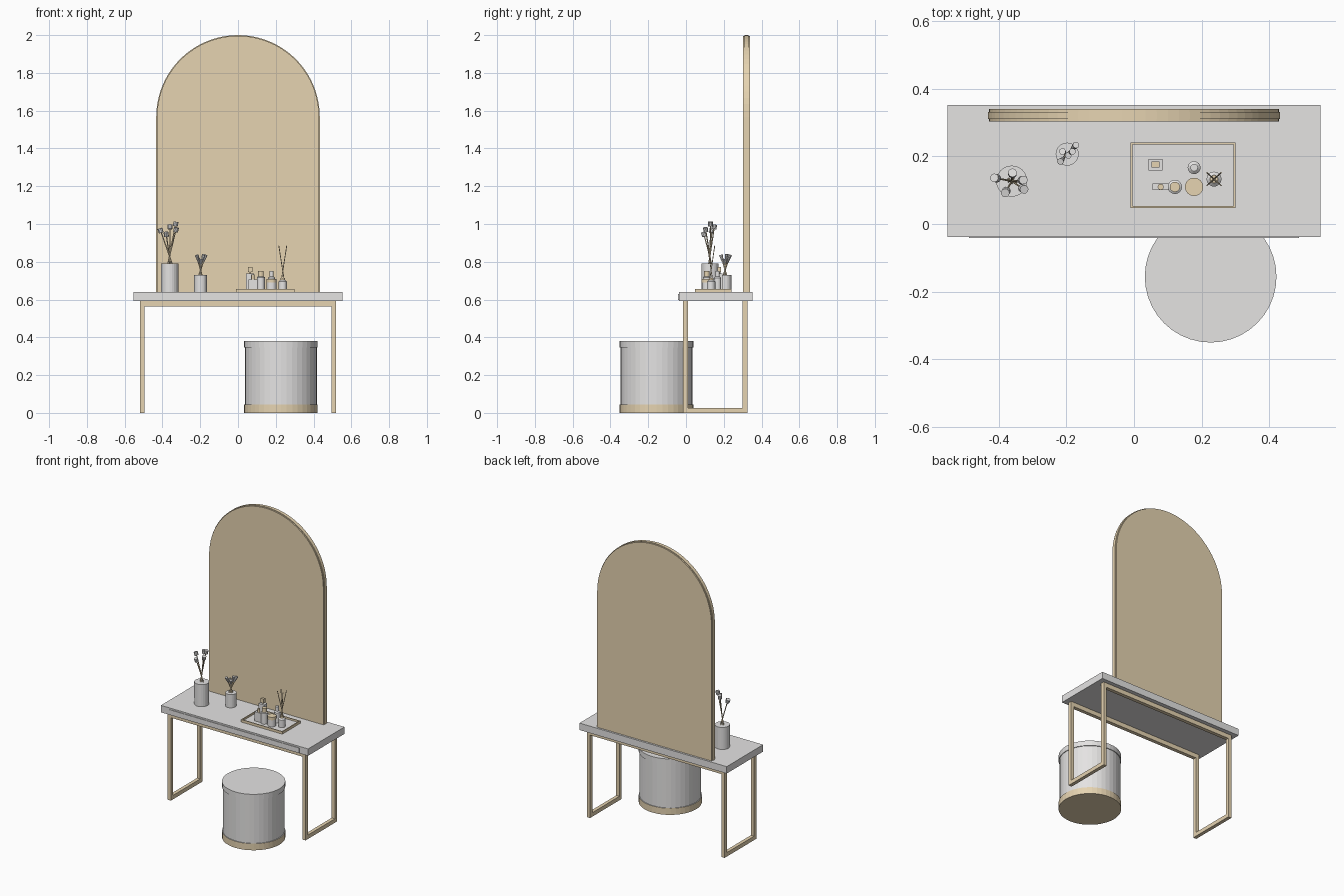
import bpy, bmesh, math
from mathutils import Vector

if "Cube" in bpy.data.objects:
    bpy.data.objects.remove(bpy.data.objects["Cube"])


def material(name, rgb):
    m = bpy.data.materials.new(name)
    m.diffuse_color = (*rgb, 1)
    m.use_nodes = True
    m.node_tree.nodes["Principled BSDF"].inputs["Base Color"].default_value = m.diffuse_color
    return m


GREY = material("pale grey", (0.78, 0.77, 0.765))
TAN = material("brushed brass", (0.79, 0.655, 0.44))


def finish(name, bm, *mats):
    bmesh.ops.recalc_face_normals(bm, faces=bm.faces)
    me = bpy.data.meshes.new(name)
    bm.to_mesh(me)
    bm.free()
    for m in mats:
        me.materials.append(m)
    ob = bpy.data.objects.new(name, me)
    bpy.context.collection.objects.link(ob)
    return ob


def box(name, x, y, z, mat):
    """Box from (min, max) pairs."""
    bm = bmesh.new()
    bmesh.ops.create_cube(bm, size=1)
    for v in bm.verts:
        v.co = [(a + b) / 2 + c * (b - a) for (a, b), c in zip((x, y, z), v.co)]
    return finish(name, bm, mat)


def loft(bm, rings):
    """Skin closed rings of points and cap both ends."""
    loops = [[bm.verts.new(p) for p in r] for r in rings]
    n = len(loops[0])
    for a, b in zip(loops, loops[1:]):
        for i in range(n):
            j = (i + 1) % n
            bm.faces.new((a[i], a[j], b[j], b[i]))
    bm.faces.new(loops[0])
    bm.faces.new(loops[-1])


def lathe(name, x, y, profile, mats, split=None, seg=24):
    """Turned part; faces above (or below) the split height take the second material."""
    bm = bmesh.new()
    loft(bm, [[(x + r * math.cos(2 * math.pi * i / seg),
                y + r * math.sin(2 * math.pi * i / seg), z) for i in range(seg)]
              for r, z in profile])
    if split is not None:
        for f in bm.faces:
            f.material_index = int(f.calc_center_median().z > split)
    return finish(name, bm, *mats)


def rod(name, a, b, r, mat, seg=8, r2=None):
    a, b = Vector(a), Vector(b)
    d = b - a
    bm = bmesh.new()
    bmesh.ops.create_cone(bm, cap_ends=True, segments=seg, radius1=r,
                          radius2=r if r2 is None else r2, depth=d.length)
    q = d.to_track_quat('Z', 'Y')
    for v in bm.verts:
        v.co = q @ v.co + (a + b) / 2
    return finish(name, bm, mat)


# Table top and shallow drawer front
box("table_top", (-0.553, 0.553), (-0.038, 0.353), (0.593, 0.64), GREY)
box("drawer_front", (-0.488, 0.488), (-0.042, -0.038), (0.597, 0.63), GREY)

# Metal frame: two U-shaped leg loops and two long rails
for s, side in ((-1, "left"), (1, "right")):
    x = sorted((s * 0.494, s * 0.518))
    box(side + "_front_leg", x, (-0.015, 0.010), (0, 0.593), TAN)
    box(side + "_back_leg", x, (0.300, 0.325), (0, 0.593), TAN)
    box(side + "_foot_bar", x, (0.010, 0.300), (0, 0.027), TAN)
box("front_rail", (-0.494, 0.494), (-0.015, 0.010), (0.563, 0.593), TAN)
box("back_rail", (-0.494, 0.494), (0.300, 0.325), (0.563, 0.593), TAN)


# Arched mirror with a slightly proud rim band
def arch(r, y, spring=1.567, n=40):
    pts = [(r, y, 0.64)]
    pts += [(r * math.cos(math.pi * i / n), y, spring + r * math.sin(math.pi * i / n))
            for i in range(n + 1)]
    return pts + [(-r, y, 0.64)]


bm = bmesh.new()
loft(bm, [arch(r, y) for r, y in ((0.429, 0.303), (0.429, 0.311), (0.433, 0.311),
                                  (0.433, 0.332), (0.429, 0.332), (0.429, 0.340))])
finish("arched_mirror", bm, TAN)

# Round stool with base ring and seat cap
lathe("stool", 0.227, -0.156,
      [(0.195, 0), (0.195, 0.045), (0.190, 0.045), (0.190, 0.345),
       (0.195, 0.345), (0.195, 0.380)], (TAN, GREY), split=0.03, seg=40)

# Tall vase with budded stems
VX, VY = -0.362, 0.127
lathe("tall_vase", VX, VY, [(0.046, 0.64), (0.046, 0.79)], (GREY,))
for x, y, z in ((-0.410, 0.136, 0.965), (-0.360, 0.150, 0.985), (-0.330, 0.130, 1.00),
                (-0.380, 0.095, 0.945), (-0.328, 0.104, 0.970)):
    base = Vector((VX - (x - VX) * 0.35, VY - (y - VY) * 0.35, 0.78))
    tip = Vector((x, y, z))
    d = (tip - base).normalized()
    rod("flower_stem", base, tip, 0.003, TAN, 6)
    rod("flower_bud", tip - d * 0.012, tip + d * 0.012, 0.013, GREY, 10)

# Small vase with brushes
BX, BY = -0.198, 0.207
lathe("brush_cup", BX, BY, [(0.034, 0.64), (0.034, 0.73)], (GREY,))
for x, y, z in ((-0.172, 0.234, 0.835), (-0.218, 0.185, 0.835),
                (-0.195, 0.203, 0.815), (-0.182, 0.215, 0.84), (-0.212, 0.215, 0.82)):
    base = Vector((BX - (x - BX) * 0.4, BY - (y - BY) * 0.4, 0.725))
    tip = Vector((x, y, z))
    neck = base.lerp(tip, 0.68)
    rod("brush_handle", base, neck, 0.0035, TAN, 6)
    rod("brush_head", neck, tip, 0.005, GREY, 8, 0.010)

# Tray: pale floor inside a thin metal rim
X0, X1, Y0, Y1, W = -0.01, 0.30, 0.047, 0.241, 0.006
box("tray_floor", (X0 + W, X1 - W), (Y0 + W, Y1 - W), (0.64, 0.645), GREY)
for nm, y in (("front", (Y0, Y0 + W)), ("back", (Y1 - W, Y1))):
    box("tray_rim_" + nm, (X0, X1), y, (0.64, 0.657), TAN)
for nm, x in (("left", (X0, X0 + W)), ("right", (X1 - W, X1))):
    box("tray_rim_" + nm, x, (Y0 + W, Y1 - W), (0.64, 0.657), TAN)

# Square perfume bottle
box("square_bottle", (0.043, 0.085), (0.159, 0.192), (0.645, 0.738), GREY)
lathe("square_bottle_neck", 0.064, 0.176, [(0.006, 0.738), (0.006, 0.745)], (TAN,), seg=12)
box("square_bottle_cap", (0.052, 0.076), (0.167, 0.185), (0.745, 0.772), TAN)

# Flat bottle with round cap
box("flat_bottle", (0.055, 0.103), (0.100, 0.120), (0.645, 0.707), GREY)
lathe("flat_bottle_cap", 0.079, 0.110, [(0.009, 0.707), (0.009, 0.732)], (TAN,), seg=16)

# Round bottle with metal cap
lathe("round_bottle", 0.121, 0.110,
      [(0.021, 0.645), (0.021, 0.718), (0.015, 0.722), (0.015, 0.750)],
      (GREY, TAN), split=0.721)

# Low cream jar with metal lid
lathe("cream_jar", 0.178, 0.110, [(0.026, 0.645), (0.026, 0.690), (0.027, 0.690),
                                  (0.027, 0.710)], (GREY, TAN), split=0.692)

# Slim lotion bottle
lathe("lotion_bottle", 0.178, 0.167, [(0.019, 0.645), (0.019, 0.715), (0.011, 0.722),
                                      (0.011, 0.752)], (GREY,))

# Reed diffuser
DX, DY = 0.237, 0.133
lathe("diffuser_bottle", DX, DY, [(0.022, 0.645), (0.022, 0.695), (0.012, 0.704),
                                  (0.012, 0.715)], (GREY, TAN), split=0.703)
for sx in (-1, 1):
    for sy in (-1, 1):
        rod("diffuser_reed", (DX - sx * 0.008, DY - sy * 0.008, 0.70),
            (DX + sx * 0.021, DY + sy * 0.019, 0.885), 0.0022, TAN, 6)
